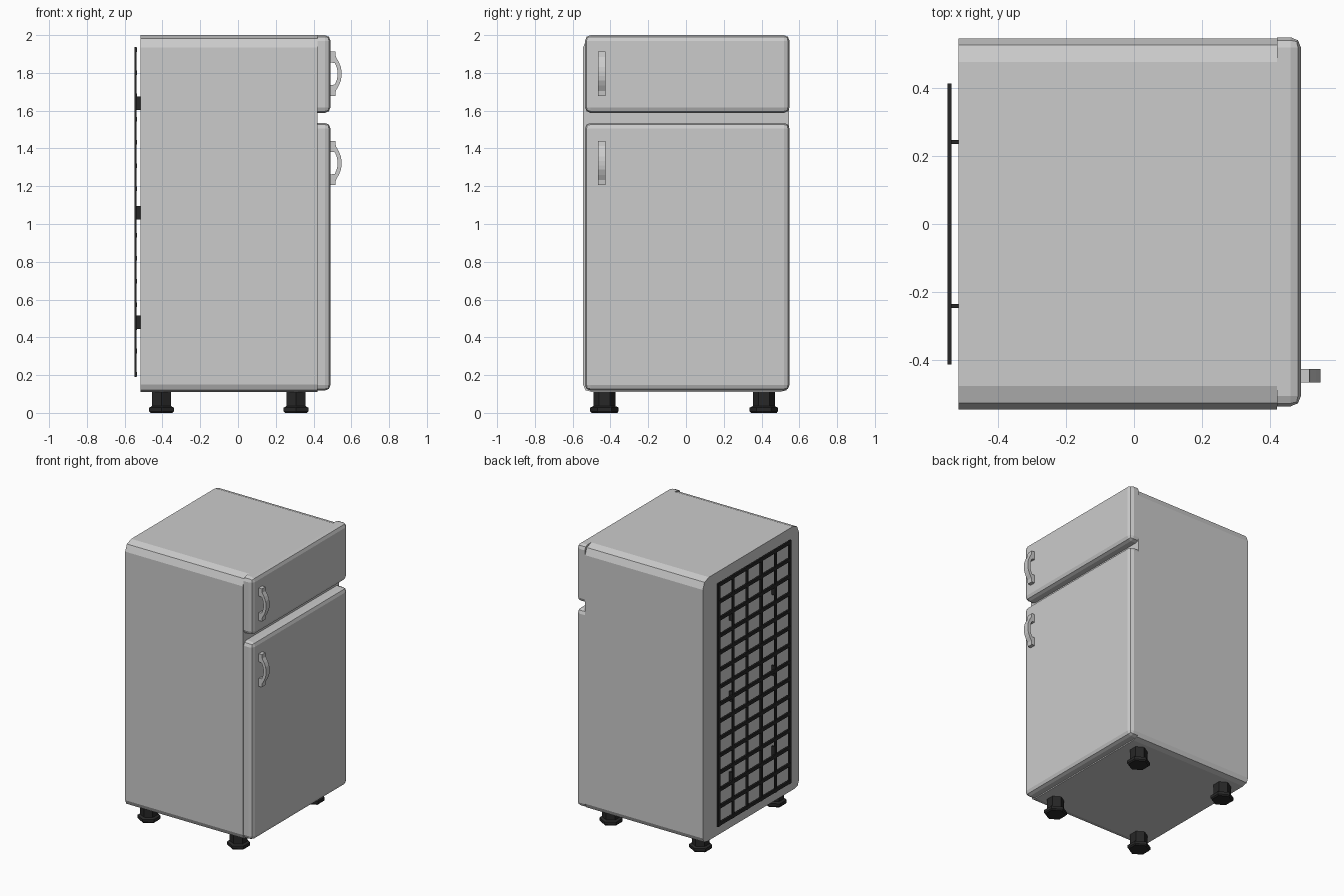
import bpy, bmesh, math
from mathutils import Vector, Matrix

if "Cube" in bpy.data.objects:
    bpy.data.objects.remove(bpy.data.objects["Cube"])


def material(name, value):
    m = bpy.data.materials.new(name)
    m.diffuse_color = (value, value, value, 1)
    m.use_nodes = True
    m.node_tree.nodes["Principled BSDF"].inputs["Base Color"].default_value = m.diffuse_color
    return m


GREY = material("enamel grey", 0.6)
BLACK = material("matte black", 0.02)


def finish(bm, name, mat):
    bmesh.ops.recalc_face_normals(bm, faces=bm.faces)
    me = bpy.data.meshes.new(name)
    bm.to_mesh(me)
    bm.free()
    me.materials.append(mat)
    ob = bpy.data.objects.new(name, me)
    bpy.context.collection.objects.link(ob)
    return ob


def add_box(bm, lo, hi):
    lo, hi = Vector(lo), Vector(hi)
    mat = Matrix.Translation((lo + hi) / 2) @ Matrix.Diagonal((*(hi - lo), 1))
    return bmesh.ops.create_cube(bm, size=1, matrix=mat)


def extrude(name, points, offset, mat):
    """Extrude a closed 3D outline along an offset."""
    bm = bmesh.new()
    face = bm.faces.new([bm.verts.new(p) for p in points])
    new = bmesh.ops.extrude_face_region(bm, geom=[face], use_keep_orig=True)
    bmesh.ops.translate(bm, vec=offset,
                        verts=[v for v in new["geom"] if isinstance(v, bmesh.types.BMVert)])
    return finish(bm, name, mat)


# Cabinet: rounded cross-section run from back to front
BACK, FRONT, SEAM = -0.515, 0.42, 1.56
top = [(0.545, SEAM), (0.545, 1.935), (0.525, 1.982), (0.475, 2.0)]
bottom = [(0.545, SEAM), (0.545, 0.15), (0.532, 0.12), (0.495, 0.11)]
for name, half in (("freezer_cabinet", top), ("fridge_cabinet", bottom)):
    outline = half + [(-y, z) for y, z in reversed(half)]
    extrude(name, [(BACK, y, z) for y, z in outline], (FRONT - BACK, 0, 0), GREY)


# Doors: slabs with rounded edges everywhere but the hinge side plane
def door(name, z0, z1):
    bm = bmesh.new()
    add_box(bm, (FRONT, -0.535, z0), (0.49, 0.548, z1))
    edges = [e for e in bm.edges if max(v.co.x for v in e.verts) > 0.45]
    bmesh.ops.bevel(bm, geom=edges, offset=0.03, segments=2, profile=0.5,
                    affect='EDGES', clamp_overlap=True)
    finish(bm, name, GREY)


door("freezer_door", 1.588, 2.0)
door("fridge_door", 0.118, 1.535)

# Handles: bowed grips with flat end tabs
outer = [(0.515, 0.117), (0.518, 0.09), (0.534, 0.062), (0.545, 0.035), (0.548, 0.012)]
inner = [(0.49, 0.117), (0.49, 0.06), (0.513, 0.057), (0.523, 0.032), (0.527, 0.012)]
for name, zc in (("freezer_handle", 1.795), ("fridge_handle", 1.3225)):
    loop = outer + [(x, -z) for x, z in reversed(outer)]
    loop += [(x, -z) for x, z in inner] + list(reversed(inner))
    extrude(name, [(x, -0.465, zc + z) for x, z in loop], (0, 0.04, 0), GREY)

# Rear condenser grille: crossed bars
bm = bmesh.new()
for i in range(6):
    y = -0.402 + 0.804 * i / 5
    add_box(bm, (-0.547, y - 0.011, 0.19), (-0.537, y + 0.011, 1.938))
for i in range(15):
    z = 0.205 + 1.718 * i / 14
    add_box(bm, (-0.548, -0.413, z - 0.012), (-0.535, 0.413, z + 0.012))
finish(bm, "condenser_grille", BLACK)

# Brackets holding the grille off the back
bm = bmesh.new()
for y in (-0.241, 0.241):
    for z in (0.48, 1.06, 1.64):
        add_box(bm, (-0.542, y - 0.006, z - 0.036), (BACK + 0.005, y + 0.006, z + 0.036))
finish(bm, "grille_brackets", BLACK)

# Feet: hexagonal stem on a wider hexagonal pad
rings = [(0.0, 0.068), (0.008, 0.075), (0.028, 0.075), (0.036, 0.058), (0.115, 0.058)]
for xn, x in (("rear", -0.405), ("front", 0.307)):
    for yn, y in (("right", -0.432), ("left", 0.412)):
        bm = bmesh.new()
        loops = []
        for z, r in rings:
            loops.append([bm.verts.new((x + r * math.sin(k * math.pi / 3),
                                        y + r * math.cos(k * math.pi / 3), z))
                          for k in range(6)])
        for a, b in zip(loops, loops[1:]):
            for k in range(6):
                n = (k + 1) % 6
                bm.faces.new((a[k], a[n], b[n], b[k]))
        bm.faces.new(loops[0])
        bm.faces.new(loops[-1])
        finish(bm, f"{xn}_{yn}_foot", BLACK)
